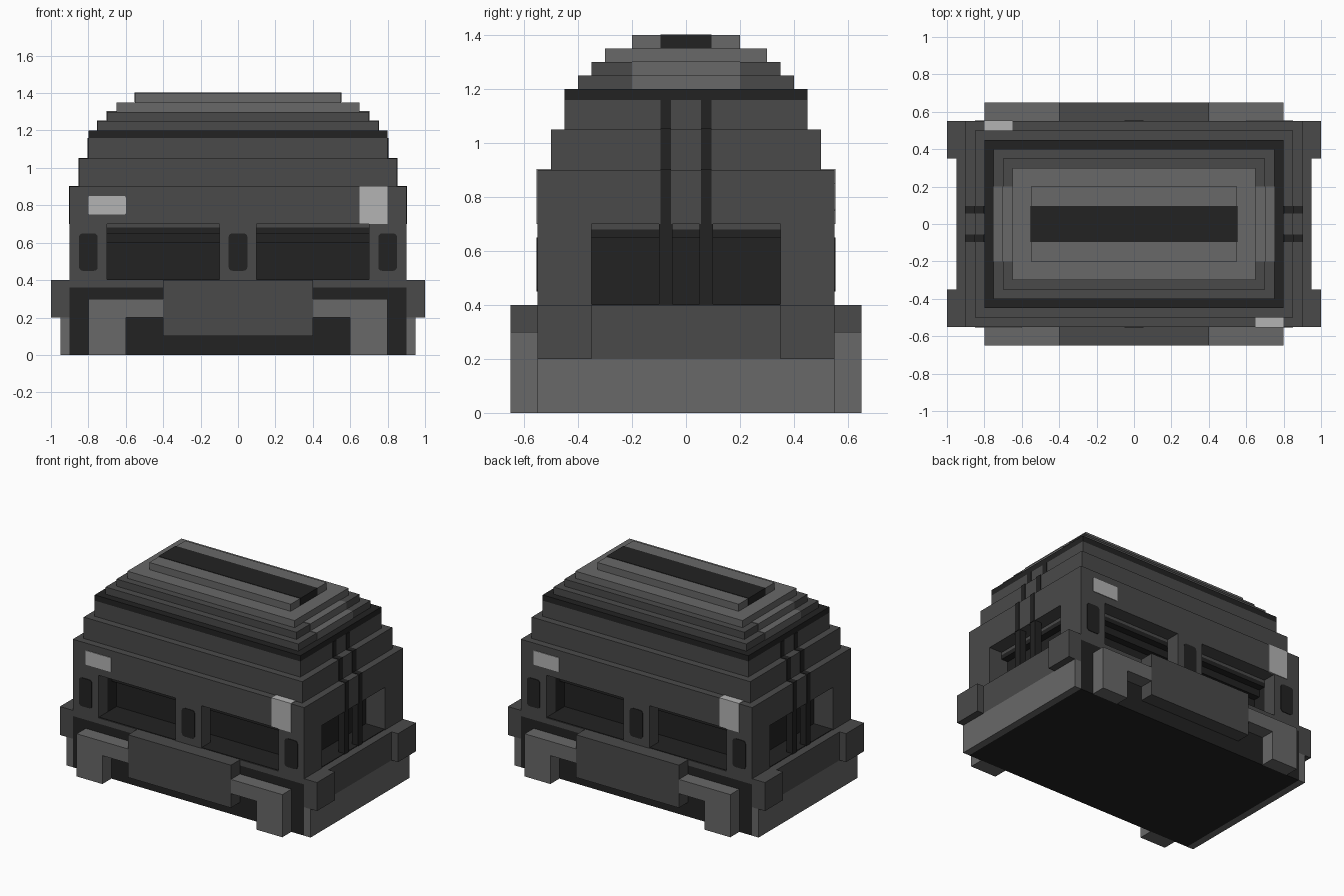
import bpy
import bmesh

cube = bpy.data.objects.get("Cube")
if cube:
    bpy.data.objects.remove(cube, do_unlink=True)


def material(name, value):
    m = bpy.data.materials.new(name)
    m.use_nodes = True
    colour = (value, value, value, 1)
    m.diffuse_color = colour
    bsdf = m.node_tree.nodes["Principled BSDF"]
    bsdf.inputs["Base Color"].default_value = colour
    bsdf.inputs["Roughness"].default_value = 0.8
    return m


DARK = material("charcoal", 0.016)
MID = material("dark grey", 0.068)
LIGHT = material("mid grey", 0.138)
PALE = material("pale grey", 0.456)


def blocks(name, mat, boxes, rounding=0.0):
    """One object from boxes given as (x0, x1, y0, y1, z0, z1)."""
    bm = bmesh.new()
    for x0, x1, y0, y1, z0, z1 in boxes:
        verts = bmesh.ops.create_cube(bm, size=1)["verts"]
        for v in verts:
            v.co.x = x1 if v.co.x > 0 else x0
            v.co.y = y1 if v.co.y > 0 else y0
            v.co.z = z1 if v.co.z > 0 else z0
    if rounding:
        # round only the edges that run front to back
        edges = [e for e in bm.edges
                 if abs(e.verts[0].co.y - e.verts[1].co.y) > 1e-4]
        bmesh.ops.bevel(bm, geom=edges, offset=rounding, segments=3,
                        profile=0.5, affect='EDGES')
    mesh = bpy.data.meshes.new(name)
    bm.to_mesh(mesh)
    bm.free()
    mesh.materials.append(mat)
    obj = bpy.data.objects.new(name, mesh)
    bpy.context.collection.objects.link(obj)
    return obj


def tier(hx, hy, z0, z1):
    return (-hx, hx, -hy, hy, z0, z1)


def turned(boxes):
    """The boxes plus their copies turned half a turn about z."""
    return boxes + [(-x1, -x0, -y1, -y0, z0, z1)
                    for x0, x1, y0, y1, z0, z1 in boxes]


def corners(boxes):
    """The boxes plus their mirror images in x and y."""
    boxes = boxes + [(-b[1], -b[0]) + b[2:] for b in boxes]
    return boxes + [b[:2] + (-b[3], -b[2]) + b[4:] for b in boxes]


# Base with side skirts, deck and corner blocks
blocks("base_core", DARK, [tier(0.9, 0.55, 0, 0.36)])
blocks("base_deck", MID, [tier(0.9, 0.55, 0.36, 0.4)])
blocks("side_skirts", LIGHT, turned([(0.9, 0.95, -0.55, 0.55, 0, 0.2)]))
blocks("side_ledges", MID, turned([(0.9, 0.95, -0.35, 0.35, 0.2, 0.4)]))
blocks("corner_blocks", MID, corners([(0.9, 1.0, 0.35, 0.55, 0.2, 0.4)]))

# Bumpers on both long sides
blocks("bumper_centres", MID, turned([(-0.4, 0.4, -0.65, -0.55, 0.1, 0.4)]))
blocks("bumper_arms", LIGHT, corners([(0.4, 0.6, 0.55, 0.65, 0.2, 0.3),
                                      (0.6, 0.8, 0.55, 0.65, 0, 0.3)]))

# Window storey: posts around a dark recessed core with stepped lintels
blocks("corner_posts", MID, corners([(0.7, 0.9, 0.45, 0.55, 0.4, 0.7),
                                     (0.75, 0.9, 0.35, 0.45, 0.4, 0.7)]))
blocks("centre_posts", MID, turned([(-0.1, 0.1, -0.55, -0.45, 0.4, 0.7)]))
blocks("window_core", DARK, [
    tier(0.75, 0.35, 0.4, 0.6),
    tier(0.75, 0.4, 0.6, 0.65),
    tier(0.8, 0.45, 0.65, 0.68),
    tier(0.895, 0.545, 0.4, 0.404)])
blocks("window_liners", DARK, corners([(0.7, 0.75, 0.35, 0.45, 0.4, 0.68)]))
blocks("window_lintel", MID, [tier(0.8, 0.45, 0.68, 0.7)])
blocks("side_window_pillars", DARK,
       corners([(0.85, 0.9, 0.05, 0.1, 0.4, 0.7)]))

# Stepped upper walls with a dark cornice
blocks("upper_walls", MID, [tier(0.9, 0.55, 0.7, 0.9),
                            tier(0.85, 0.5, 0.9, 1.05),
                            tier(0.8, 0.45, 1.05, 1.16)])
blocks("cornice", DARK, [tier(0.8, 0.45, 1.16, 1.2)])

# Stripes running down the stepped end walls
blocks("end_stripes", DARK, corners([
    (x - 0.05, x + 0.004, 0.055, 0.095, z0, z1 + 0.004)
    for x, z0, z1 in ((0.9, 0.7, 0.9), (0.85, 0.9, 1.05), (0.8, 1.05, 1.156))]))

# Stepped roof
blocks("roof_lower", MID, [tier(0.75, 0.4, 1.2, 1.25),
                           tier(0.7, 0.35, 1.25, 1.3)])
blocks("roof_end_panels", LIGHT, [tier(0.753, 0.2, 1.2, 1.253),
                                  tier(0.703, 0.2, 1.25, 1.303)])
blocks("roof_upper", LIGHT, [tier(0.65, 0.3, 1.3, 1.35),
                             tier(0.55, 0.2, 1.35, 1.4)])
blocks("roof_strip", DARK, [tier(0.553, 0.095, 1.352, 1.403)])

# Rounded dark plates on the posts
blocks("post_plates", DARK, turned([
    (x - 0.05, x + 0.05, -0.554, -0.545, 0.45, 0.65)
    for x in (-0.8, 0, 0.8)]), rounding=0.02)

# Pale sign plates, the tall one folding over the ledge
blocks("sign_plates", PALE, turned([
    (-0.8, -0.6, -0.554, -0.545, 0.75, 0.85)]), rounding=0.008)
blocks("corner_sign_plates", PALE, turned([
    (0.65, 0.8, -0.554, -0.546, 0.7, 0.904),
    (0.65, 0.8, -0.546, -0.5, 0.896, 0.904)]))
